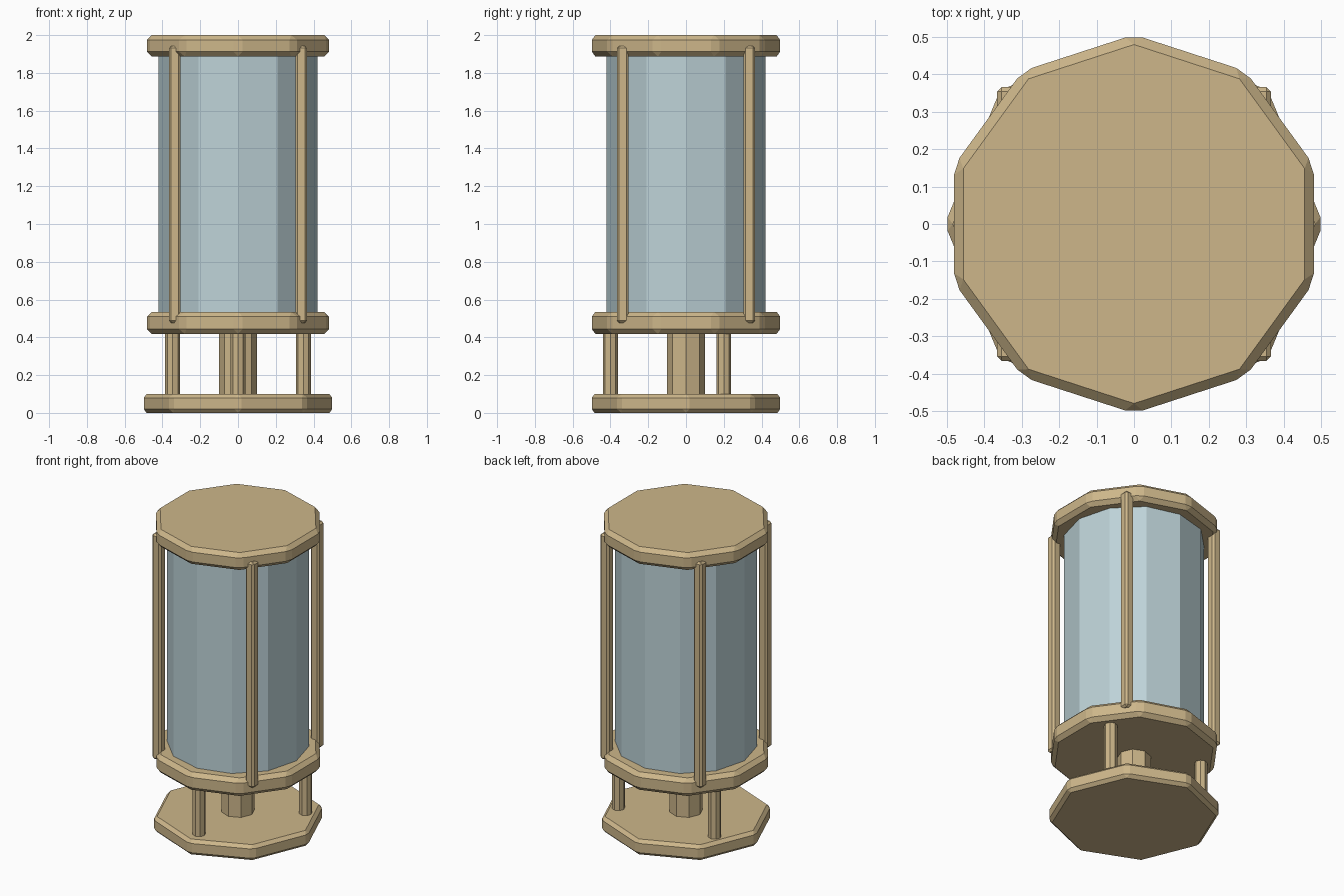
import bpy
import math

cube = bpy.data.objects.get("Cube")
if cube:
    bpy.data.objects.remove(cube, do_unlink=True)


def material(name, color):
    mat = bpy.data.materials.new(name)
    mat.use_nodes = True
    mat.diffuse_color = color
    mat.node_tree.nodes["Principled BSDF"].inputs["Base Color"].default_value = color
    return mat


tan = material("tan_metal", (0.61, 0.47, 0.255, 1))
glass = material("pale_blue_glass", (0.51, 0.65, 0.685, 1))


def finish(obj, name, mat, bevel):
    obj.name = name
    obj.data.materials.append(mat)
    if bevel:
        mod = obj.modifiers.new("chamfer", "BEVEL")
        mod.width = bevel
        mod.segments = 1
        mod.limit_method = "NONE"
    return obj


def prism(name, sides, radius, bottom, top, mat, bevel=0, x=0, y=0):
    """Upright regular prism with one corner pointing along y."""
    bpy.ops.mesh.primitive_cylinder_add(
        vertices=sides, radius=radius, depth=top - bottom,
        location=(x, y, (bottom + top) / 2))
    return finish(bpy.context.object, name, mat, bevel)


def post(name, x, y, width, bottom, top, mat, bevel):
    """Square upright with chamfered edges."""
    bpy.ops.mesh.primitive_cube_add(size=1, location=(x, y, (bottom + top) / 2))
    obj = bpy.context.object
    obj.scale = (width, width, top - bottom)
    bpy.ops.object.transform_apply(location=False, rotation=False, scale=True)
    return finish(obj, name, mat, bevel)


# Base plate and the two collars
prism("base_plate", 8, 0.506, 0, 0.1, tan, 0.02)
prism("lower_collar", 10, 0.506, 0.418, 0.535, tan, 0.025)
prism("top_cap", 10, 0.506, 1.887, 2.0, tan, 0.025)

# Glass chamber
prism("glass_chamber", 12, 0.42, 0.5, 1.92, glass)

# Central column and three legs around it
prism("central_column", 8, 0.1, 0.08, 0.45, tan)
for i in range(3):
    angle = math.radians(30 + 120 * i)
    prism(f"leg_{i + 1}", 8, 0.039, 0.08, 0.45, tan,
          x=0.4 * math.cos(angle), y=0.4 * math.sin(angle))

# Corner rods guarding the glass
for side, sx in (("left", 1), ("right", -1)):
    for end, sy in (("front", -1), ("back", 1)):
        post(f"{end}_{side}_rod", 0.335 * sx, 0.335 * sy, 0.062,
             0.477, 1.943, tan, 0.012)
